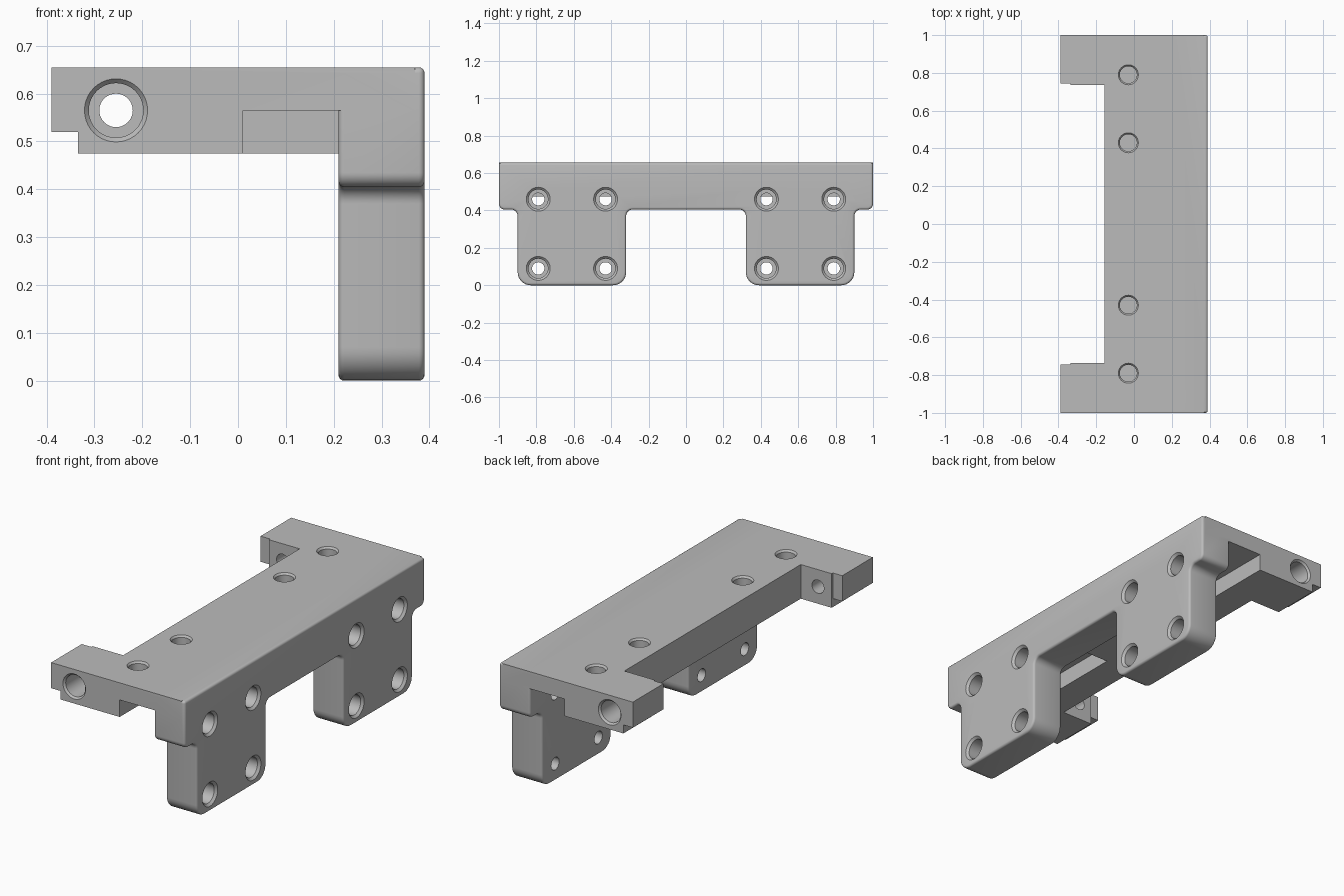
import bpy, bmesh, math
from mathutils import Vector, Matrix

cube = bpy.data.objects.get("Cube")
if cube:
    bpy.data.objects.remove(cube, do_unlink=True)

GREY = (0.5, 0.5, 0.5, 1)
mat = bpy.data.materials.new("plain grey")
mat.use_nodes = True
mat.diffuse_color = GREY
mat.node_tree.nodes["Principled BSDF"].inputs["Base Color"].default_value = GREY


def finish(name, bm):
    bmesh.ops.recalc_face_normals(bm, faces=bm.faces)
    mesh = bpy.data.meshes.new(name)
    bm.to_mesh(mesh)
    bm.free()
    mesh.materials.append(mat)
    ob = bpy.data.objects.new(name, mesh)
    bpy.context.collection.objects.link(ob)
    return ob


def extrude(name, points, direction):
    """Prism made by sweeping a closed outline."""
    bm = bmesh.new()
    face = bm.faces.new([bm.verts.new(p) for p in points])
    moved = bmesh.ops.extrude_face_region(bm, geom=[face])["geom"]
    bmesh.ops.translate(bm, vec=direction,
                        verts=[v for v in moved if isinstance(v, bmesh.types.BMVert)])
    return finish(name, bm)


def box(name, x0, x1, y0, y1, z0, z1):
    return extrude(name, [(x0, y0, z0), (x1, y0, z0), (x1, y1, z0), (x0, y1, z0)],
                   (0, 0, z1 - z0))


def rounded(corners, steps=8):
    """Outline with each (a, b, radius) right-angle corner rounded."""
    out = []
    for i, (a, b, r) in enumerate(corners):
        p = Vector((a, b))
        if not r:
            out.append(p)
            continue
        u = (Vector(corners[i - 1][:2]) - p).normalized() * r
        w = (Vector(corners[(i + 1) % len(corners)][:2]) - p).normalized() * r
        for k in range(steps + 1):
            t = math.pi / 2 * k / steps
            out.append(p + u * (1 - math.sin(t)) + w * (1 - math.cos(t)))
    return out


def bore(name, profile, origin, inward, sides=40):
    """Round cutter: (radius, depth) profile turned about the inward axis."""
    bm = bmesh.new()
    turn = Vector((0, 0, 1)).rotation_difference(Vector(inward)).to_matrix().to_4x4()
    place = Matrix.Translation(origin) @ turn
    rings = [[bm.verts.new(place @ Vector((r * math.cos(2 * math.pi * k / sides),
                                           r * math.sin(2 * math.pi * k / sides), d)))
              for k in range(sides)] for r, d in profile]
    for lo, hi in zip(rings, rings[1:]):
        for k in range(sides):
            j = (k + 1) % sides
            bm.faces.new((lo[k], lo[j], hi[j], hi[k]))
    bm.faces.new(rings[0])
    bm.faces.new(rings[-1])
    return finish(name, bm)


def apply(ob, mod):
    bpy.ops.object.select_all(action="DESELECT")
    bpy.context.view_layer.objects.active = ob
    ob.select_set(True)
    bpy.ops.object.modifier_apply(modifier=mod.name)


def combine(ob, other, operation="DIFFERENCE"):
    mod = ob.modifiers.new("combine", "BOOLEAN")
    mod.operation = operation
    mod.solver = "EXACT"
    mod.object = other
    apply(ob, mod)
    bpy.data.objects.remove(other, do_unlink=True)


# Upright plate with two rounded legs
half = [(1, 0.655, 0), (1, 0.405, 0.03), (0.9, 0.405, 0.035),
        (0.9, 0, 0.07), (0.32, 0, 0.07), (0.32, 0.405, 0.035)]
outline = rounded(half + [(-y, z, r) for y, z, r in reversed(half)])
bracket = extrude("bracket", [(0.21, p.x, p.y) for p in outline], (0.18, 0, 0))
bevel = bracket.modifiers.new("rounded rims", "BEVEL")
bevel.width = 0.012
bevel.segments = 4
bevel.angle_limit = math.radians(60)
bevel.use_clamp_overlap = False
apply(bracket, bevel)

# Top shelf with an end lug at each side
side = [(0.37, 1), (-0.39, 1), (-0.39, 0.745), (-0.335, 0.745),
        (-0.335, 0.735), (-0.155, 0.735)]
plan = side + [(x, -y) for x, y in reversed(side)]
shelf = extrude("shelf", [(x, y, 0.475) for x, y in plan], (0, 0, 0.18))

# Undercut lug tips and open pockets below the shelf, leaving a centre rib
for s in (-1, 1):
    near, far = sorted((0.2 * s, 1.1 * s))
    combine(shelf, box("pocket", 0.01, 0.5, near, far, 0.4, 0.565))
    combine(shelf, box("tip_undercut", -0.5, -0.335, near, far, 0.4, 0.52))
combine(bracket, shelf, "UNION")

# Stepped screw holes: plate, shelf top and lugs
for s in (-1, 1):
    for y in (0.43 * s, 0.79 * s):
        for z in (0.09, 0.46):
            combine(bracket, bore("plate_hole", [(0.064, -0.02), (0.064, 0), (0.052, 0.012),
                                                 (0.052, 0.1), (0.033, 0.1), (0.033, 0.19)],
                                  (0.39, y, z), (-1, 0, 0)))
        combine(bracket, bore("shelf_hole", [(0.053, -0.02), (0.053, 0), (0.045, 0.01),
                                             (0.045, 0.085)], (-0.03, y, 0.655), (0, 0, -1)))
    combine(bracket, bore("lug_hole", [(0.066, -0.02), (0.066, 0), (0.057, 0.01),
                                       (0.057, 0.15), (0.035, 0.15), (0.035, 0.3)],
                          (-0.255, s, 0.565), (0, -s, 0)))

bpy.ops.object.select_all(action="DESELECT")
bracket.select_set(True)
bpy.context.view_layer.objects.active = bracket
bpy.ops.object.shade_smooth_by_angle(angle=math.radians(30))
